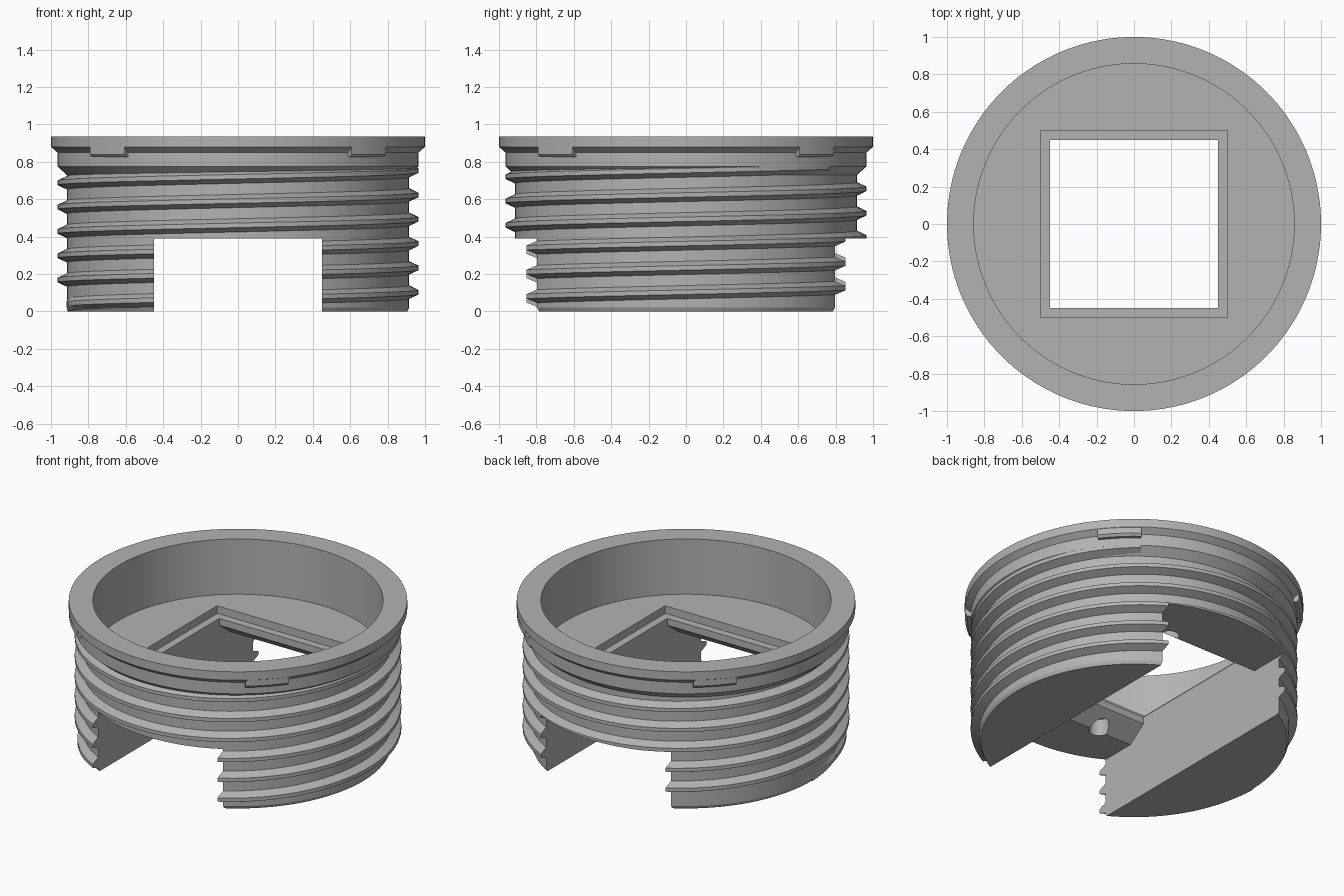
import bpy, bmesh, math

if "Cube" in bpy.data.objects:
    bpy.data.objects.remove(bpy.data.objects["Cube"])

SEG = 144
BODY_R, CREST_R, PITCH = 0.915, 0.965, 0.13

grey = bpy.data.materials.new("plain_grey")
grey.diffuse_color = (0.45, 0.45, 0.45, 1)
grey.use_nodes = True
grey.node_tree.nodes["Principled BSDF"].inputs["Base Color"].default_value = grey.diffuse_color


def make(name, verts, faces):
    me = bpy.data.meshes.new(name)
    me.from_pydata(verts, [], faces)
    bm = bmesh.new()
    bm.from_mesh(me)
    bmesh.ops.recalc_face_normals(bm, faces=bm.faces)
    bm.to_mesh(me)
    bm.free()
    me.materials.append(grey)
    ob = bpy.data.objects.new(name, me)
    bpy.context.collection.objects.link(ob)
    return ob


def lathe(name, profile):
    """Revolve a closed (radius, z) profile around z."""
    n = len(profile)
    verts = [(r * math.cos(2 * math.pi * i / SEG), r * math.sin(2 * math.pi * i / SEG), z)
             for i in range(SEG) for r, z in profile]
    faces = [(i * n + j, i * n + (j + 1) % n,
              (i + 1) % SEG * n + (j + 1) % n, (i + 1) % SEG * n + j)
             for i in range(SEG) for j in range(n)]
    return make(name, verts, faces)


def prism_x(name, points, half):
    """Extrude a closed (y, z) outline from -half to +half along x."""
    n = len(points)
    verts = [(x, y, z) for x in (-half, half) for y, z in points]
    faces = [tuple(range(n)), tuple(range(n, 2 * n))]
    faces += [(j, (j + 1) % n, n + (j + 1) % n, n + j) for j in range(n)]
    return make(name, verts, faces)


def cylinder(name, x, y, r, z0, z1, n=32):
    ring = [(x + r * math.cos(2 * math.pi * i / n), y + r * math.sin(2 * math.pi * i / n))
            for i in range(n)]
    verts = [(a, b, z) for z in (z0, z1) for a, b in ring]
    faces = [tuple(range(n)), tuple(range(n, 2 * n))]
    faces += [(j, (j + 1) % n, n + (j + 1) % n, n + j) for j in range(n)]
    return make(name, verts, faces)


def cut(ob, cutter):
    m = ob.modifiers.new("cut", 'BOOLEAN')
    m.operation, m.solver, m.object = 'DIFFERENCE', 'EXACT', cutter
    bpy.context.view_layer.objects.active = ob
    bpy.ops.object.modifier_apply(modifier=m.name)


def smooth(ob):
    bpy.ops.object.select_all(action='DESELECT')
    ob.select_set(True)
    bpy.context.view_layer.objects.active = ob
    bpy.ops.object.shade_smooth_by_angle(angle=math.radians(20))


# Outer shell, collar, rim and cup (solid below the cup floor)
FLOOR, TOP = 0.575, 0.935
outer = [(0.905, 0), (BODY_R, 0.02), (BODY_R, 0.73), (CREST_R, 0.775),
         (CREST_R, 0.85), (1.0, 0.88), (1.0, TOP)]
core = 0.1  # central bore, swallowed by the square opening
body = lathe("threaded_body", [(core, 0)] + outer + [(0.857, TOP), (0.857, FLOOR), (core, FLOOR)])

# Helical ridge, fading in at the bottom and running into the collar
verts, faces = [], []
turns = 5.65
steps = int(turns * 96)
for i in range(steps + 1):
    t = i / 96
    a = math.pi + 2 * math.pi * t
    z = 0.038 + PITCH * t
    k = min(1, t / 0.15)
    crest = BODY_R + (CREST_R - BODY_R) * k
    for r, dz in ((0.895, -0.037), (BODY_R - 0.003, -0.037), (crest, -0.012),
                  (crest, 0.012), (BODY_R - 0.003, 0.037), (0.895, 0.037)):
        verts.append((r * math.cos(a), r * math.sin(a), z + dz))
for i in range(steps):
    for j in range(6):
        p, q = i * 6 + j, i * 6 + (j + 1) % 6
        faces.append((p, q, q + 6, p + 6))
faces += [tuple(range(6)), tuple(range(steps * 6, steps * 6 + 6))]
thread = make("screw_thread", verts, faces)

# Slot through the lower half, opening up into the square window
half_slot = [(1.2, -0.5), (1.2, 0.39), (0.57, 0.39), (0.45, 0.48), (0.45, 0.7)]
slot = prism_x("slot_cutter", half_slot + [(-y, z) for y, z in reversed(half_slot)], 0.45)
# Shallow square seat around the window
seat = prism_x("seat_cutter", [(-0.5, 0.525), (0.5, 0.525), (0.5, 0.7), (-0.5, 0.7)], 0.5)
# Two diagonal blind screw holes in the slot ceiling
holes = [cylinder("screw_hole_cutter", s * 0.2, s * 0.56, 0.06, 0.3, 0.5) for s in (1, -1)]

for c in [slot, seat] + holes:
    cut(body, c)
cut(thread, slot)
for c in [slot, seat] + holes:
    bpy.data.objects.remove(c)

# Four locking lugs under the rim
lugs = []
for q in range(4):
    verts, n = [], 8
    for i in range(n + 1):
        a = math.radians(45 + 90 * q + (i / n - 0.5) * 15)
        for r, z in ((0.94, 0.825), (0.985, 0.825), (0.998, 0.84), (0.998, 0.885), (0.94, 0.885)):
            verts.append((r * math.cos(a), r * math.sin(a), z))
    faces = [(i * 5 + j, i * 5 + (j + 1) % 5, i * 5 + 5 + (j + 1) % 5, i * 5 + 5 + j)
             for i in range(n) for j in range(5)]
    faces += [tuple(range(5)), tuple(range(n * 5, n * 5 + 5))]
    lugs.append(make("rim_lug", verts, faces))

for ob in [body, thread] + lugs:
    smooth(ob)
